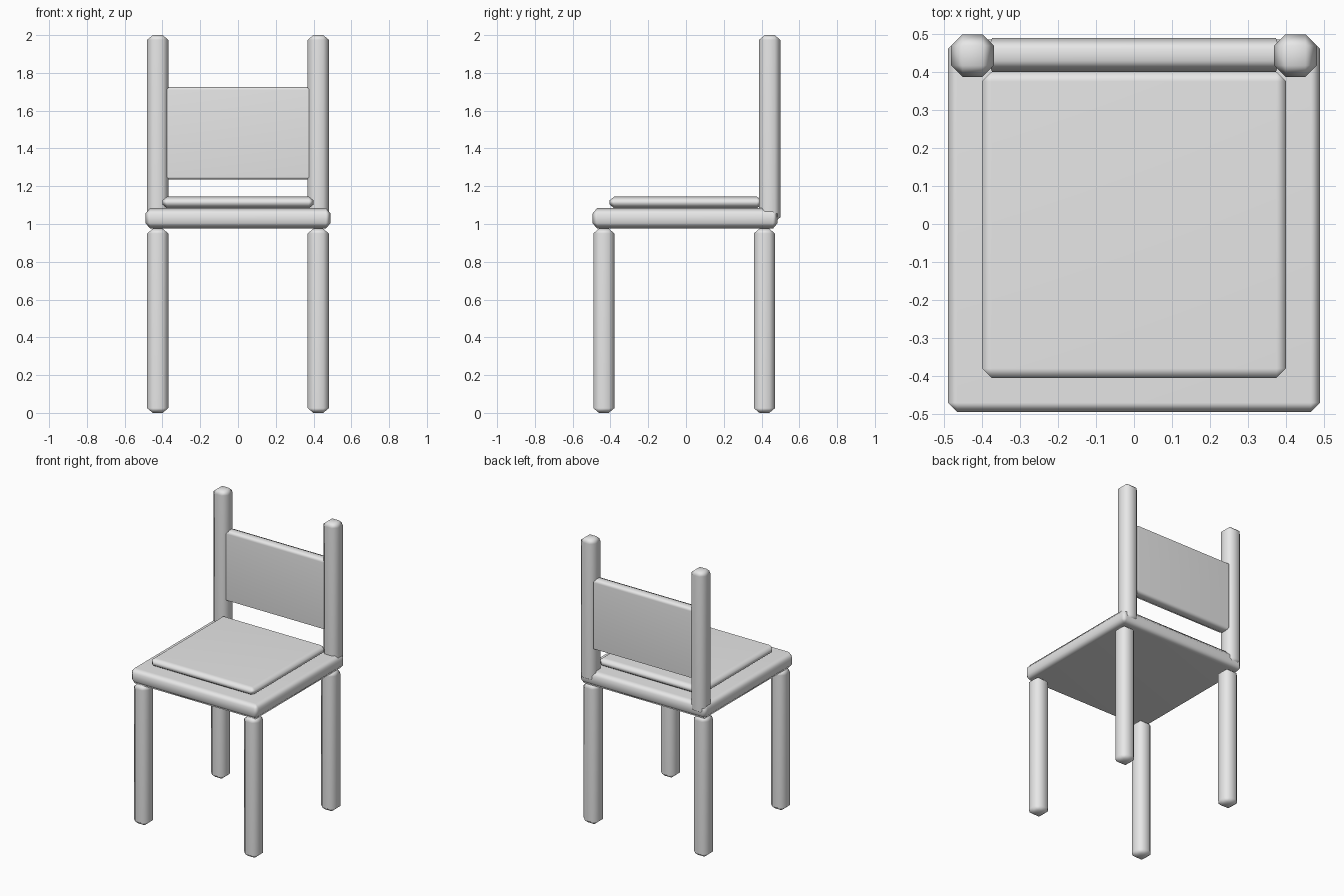
import bpy
import bmesh

cube = bpy.data.objects.get("Cube")
if cube:
    bpy.data.objects.remove(cube, do_unlink=True)

# One light grey for the whole chair
grey = bpy.data.materials.new("light_grey")
grey.use_nodes = True
grey.diffuse_color = (0.8, 0.8, 0.8, 1)
grey.node_tree.nodes["Principled BSDF"].inputs["Base Color"].default_value = (0.8, 0.8, 0.8, 1)


def chamfered_box(name, low, high, chamfer):
    """Box between two corners, with its own chamfer width along each axis."""
    bm = bmesh.new()
    bmesh.ops.create_cube(bm, size=2)
    bmesh.ops.bevel(bm, geom=bm.edges[:], offset=0.2, segments=1,
                    affect='EDGES', profile=0.5)
    for v in bm.verts:
        for a in range(3):
            half = (high[a] - low[a]) / 2
            reach = half if abs(v.co[a]) > 0.99 else half - chamfer[a]
            v.co[a] = reach if v.co[a] > 0 else -reach
    bmesh.ops.recalc_face_normals(bm, faces=bm.faces[:])
    for f in bm.faces:
        f.smooth = True
    mesh = bpy.data.meshes.new(name)
    bm.to_mesh(mesh)
    bm.free()
    mesh.materials.append(grey)
    obj = bpy.data.objects.new(name, mesh)
    obj.location = [(l + h) / 2 for l, h in zip(low, high)]
    bpy.context.collection.objects.link(obj)
    # Keep the broad faces flat while the chamfers shade round
    obj.modifiers.new("flat_faces", 'WEIGHTED_NORMAL')
    return obj


# Seat slab, cushion and backrest
chamfered_box("seat", (-0.49, -0.495, 0.975), (0.49, 0.485, 1.085), (0.025, 0.025, 0.03))
chamfered_box("cushion", (-0.4, -0.405, 1.083), (0.4, 0.4, 1.145), (0.025, 0.025, 0.02))
chamfered_box("backrest", (-0.385, 0.4, 1.235), (0.385, 0.49, 1.725), (0.012, 0.03, 0.014))

# Legs and back posts on both sides
post_chamfer = (0.03, 0.03, 0.025)
for side, x in (("left", 0.425), ("right", -0.425)):
    for name, y, bottom, top in (("front_leg", -0.435, 0, 0.975),
                                 ("back_leg", 0.415, 0, 0.975),
                                 ("back_post", 0.443, 1.01, 2)):
        chamfered_box(f"{side}_{name}", (x - 0.056, y - 0.056, bottom),
                      (x + 0.056, y + 0.056, top), post_chamfer)
